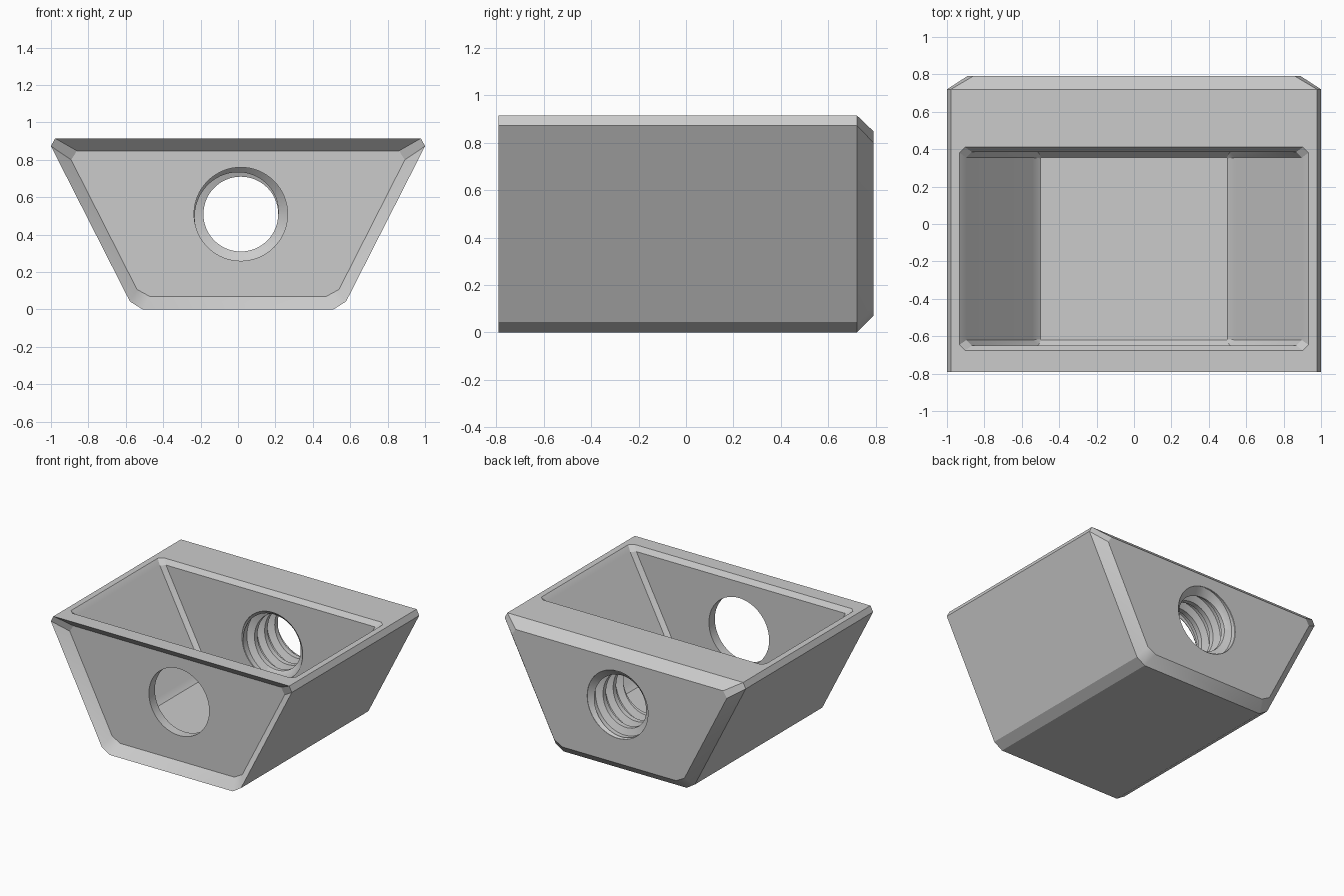
import bpy
import bmesh
import math

default_cube = bpy.data.objects.get("Cube")
if default_cube:
    bpy.data.objects.remove(default_cube, do_unlink=True)

grey = bpy.data.materials.new("plain grey")
grey.use_nodes = True
colour = (0.6, 0.6, 0.6, 1)
grey.diffuse_color = colour
grey.node_tree.nodes["Principled BSDF"].inputs["Base Color"].default_value = colour

HOLE_X, HOLE_Z = 0.015, 0.51
BORE, WIDE = 0.2, 0.25


def finish(bm, name):
    bmesh.ops.recalc_face_normals(bm, faces=bm.faces)
    mesh = bpy.data.meshes.new(name)
    bm.to_mesh(mesh)
    bm.free()
    mesh.materials.append(grey)
    obj = bpy.data.objects.new(name, mesh)
    bpy.context.collection.objects.link(obj)
    return obj


def loft(name, rings):
    """Skin equal-length closed rings and cap both ends."""
    bm = bmesh.new()
    loops = [[bm.verts.new(p) for p in ring] for ring in rings]
    n = len(loops[0])
    for a, b in zip(loops, loops[1:]):
        for i in range(n):
            j = (i + 1) % n
            bm.faces.new((a[i], a[j], b[j], b[i]))
    bm.faces.new(loops[0])
    bm.faces.new(loops[-1])
    return finish(bm, name)


def section(half, y):
    """Mirror a half outline across x and place it at depth y."""
    return [(x, y, z) for x, z in half] + [(-x, y, z) for x, z in reversed(half)]


def opening(x, front, back, corner, z):
    """Rectangle with clipped corners."""
    c = corner
    return [(x - c, front, z), (x, front + c, z), (x, back - c, z), (x - c, back, z),
            (c - x, back, z), (-x, back - c, z), (-x, front + c, z), (c - x, front, z)]


def round_cutter(name, stations, sides=64):
    """Turned solid along y through the hole centre, from (y, radius) pairs."""
    angles = [math.tau * i / sides for i in range(sides)]
    return loft(name, [[(HOLE_X + r * math.sin(a), y, HOLE_Z + r * math.cos(a))
                        for a in angles] for y, r in stations])


def thread_cutter(name, start, pitch, turns, sides=64):
    """Solid screw with a trapezoid thread, running along +y."""
    profile = [(0, BORE), (0.3, BORE), (0.45, WIDE), (0.85, WIDE)]
    steps = len(profile)
    bm = bmesh.new()
    rows = []
    for k in range(turns * steps + 1):
        offset, r = profile[k % steps]
        row = []
        for i in range(sides):
            a = math.tau * i / sides
            y = start + pitch * (k // steps + offset + i / sides)
            row.append(bm.verts.new((HOLE_X + r * math.sin(a), y, HOLE_Z + r * math.cos(a))))
        rows.append(row)
    # The last column joins the first column one full turn further on
    for k in range(len(rows) - 1):
        for i in range(sides - 1):
            bm.faces.new((rows[k][i], rows[k][i + 1], rows[k + 1][i + 1], rows[k + 1][i]))
        if k + 1 + steps < len(rows):
            bm.faces.new((rows[k][-1], rows[k + steps][0],
                          rows[k + steps + 1][0], rows[k + 1][-1]))
    # Close each end with a fan around a point on the axis
    first = rows[0] + [rows[k][0] for k in range(steps, 0, -1)]
    last = rows[-1] + [rows[k][-1] for k in range(len(rows) - 2, len(rows) - 2 - steps, -1)]
    for rim, y in ((first, start - pitch / 2), (last, start + pitch * (turns + 1.5))):
        tip = bm.verts.new((HOLE_X, y, HOLE_Z))
        for i, v in enumerate(rim):
            bm.faces.new((v, rim[(i + 1) % len(rim)], tip))
    return finish(bm, name)


# Tapered bin: recessed front panel, chamfered back
outer = [(0.51, 0), (0.578, 0.043), (1, 0.873), (0.978, 0.915)]
inner = [(0.472, 0.07), (0.54, 0.107), (0.892, 0.8), (0.861, 0.848)]
bin_body = loft("bin_body", [section(inner, -0.72), section(outer, -0.79),
                             section(outer, 0.72), section(inner, 0.79)])

# Cavity with chamfered floor, corners and mouth
cavity = loft("cavity_cutter", [
    opening(0.5, -0.62, 0.355, 0.004, 0.155),
    opening(0.543, -0.65, 0.385, 0.03, 0.19),
    opening(0.897, -0.65, 0.385, 0.03, 0.88),
    opening(0.933, -0.676, 0.411, 0.03, 0.915),
    opening(0.969, -0.702, 0.437, 0.03, 0.95)])

# Plain front hole, threaded back hole with a countersink at each end
front_hole = round_cutter("front_hole_cutter", [(-0.85, WIDE), (-0.5, WIDE)])
thread = thread_cutter("thread_cutter", 0.13, 0.12, 6)
inside_sink = round_cutter("inside_countersink", [(0.3, WIDE + 0.002), (0.387, WIDE + 0.002), (0.44, BORE - 0.004)])
back_sink = round_cutter("back_countersink", [(0.735, BORE - 0.004), (0.788, WIDE + 0.002), (0.9, WIDE + 0.002)])

bpy.ops.object.select_all(action="DESELECT")
bin_body.select_set(True)
bpy.context.view_layer.objects.active = bin_body
for cutter in (cavity, front_hole, thread, inside_sink, back_sink):
    cutter.hide_render = True
    cut = bin_body.modifiers.new(cutter.name, "BOOLEAN")
    cut.operation = "DIFFERENCE"
    cut.solver = "EXACT"
    cut.object = cutter
    bpy.ops.object.modifier_apply(modifier=cut.name)
    bpy.data.objects.remove(cutter, do_unlink=True)

bpy.ops.object.shade_smooth_by_angle(angle=math.radians(25))
